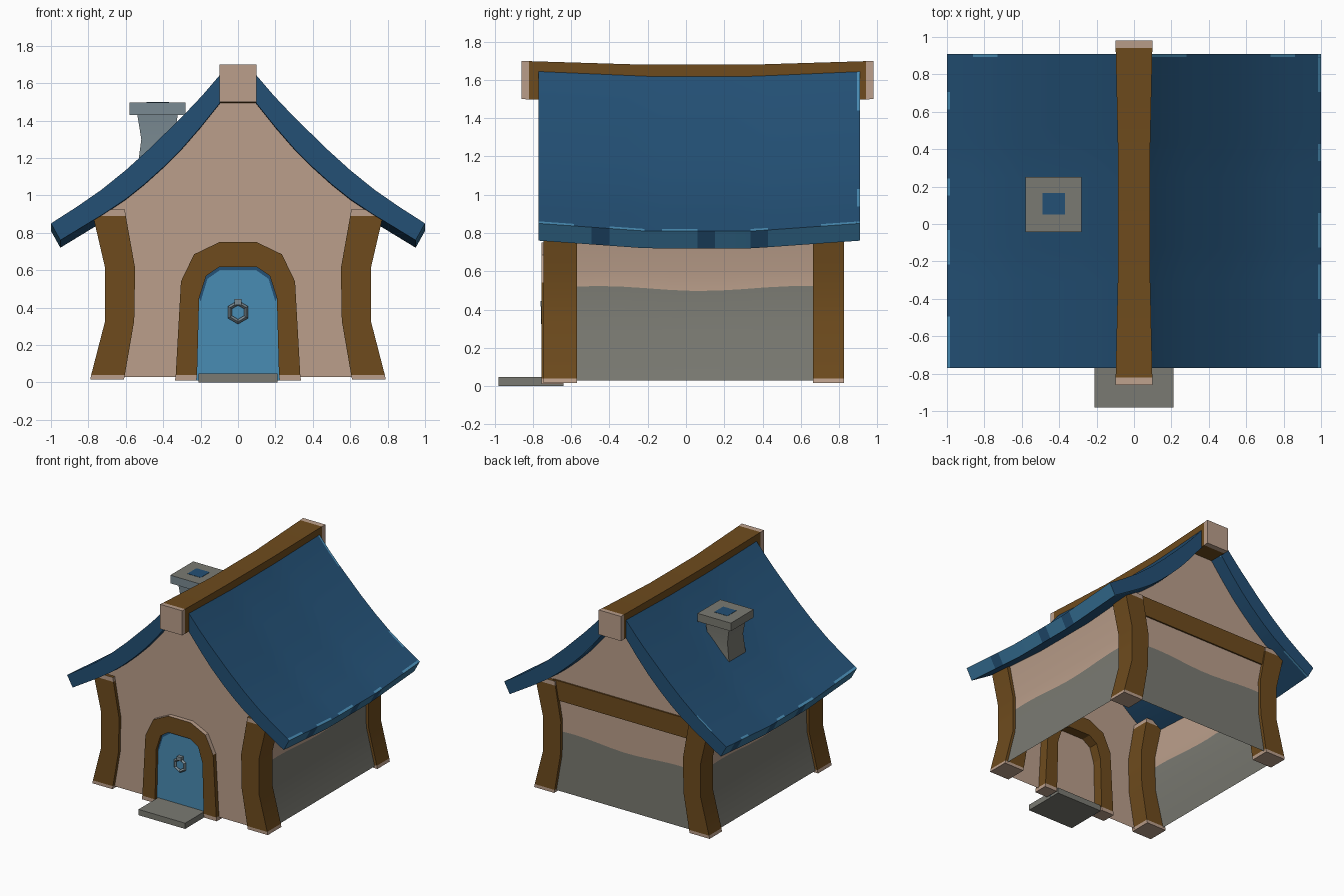
import bpy, bmesh, math, random

if "Cube" in bpy.data.objects:
    bpy.data.objects.remove(bpy.data.objects["Cube"])
random.seed(4)


def mat(name, r, g, b):
    m = bpy.data.materials.new(name)
    m.diffuse_color = [((c / 255 + 0.055) / 1.055) ** 2.4 for c in (r, g, b)] + [1]
    m.use_nodes = True
    m.node_tree.nodes["Principled BSDF"].inputs["Base Color"].default_value = m.diffuse_color
    return m


PLASTER = mat("pale plaster", 187, 159, 139)
WOOD = mat("brown wood", 110, 75, 29)
ROOF = mat("dark blue roof", 35, 80, 117)
EAVE = mat("mid blue edge", 56, 116, 154)
DOOR = mat("light blue door", 73, 140, 180)
STONE = mat("grey stone", 122, 122, 114)
SLATE = mat("slate grey", 122, 138, 146)


def make(name, verts, faces, mats, rule=None):
    """Mesh from points; rule(face centre, normal) picks the material slot."""
    bm = bmesh.new()
    vs = [bm.verts.new(v) for v in verts]
    for f in faces:
        bm.faces.new([vs[i] for i in f])
    bmesh.ops.recalc_face_normals(bm, faces=bm.faces[:])
    if rule:
        for f in bm.faces:
            f.material_index = rule(f.calc_center_median(), f.normal)
    me = bpy.data.meshes.new(name)
    bm.to_mesh(me)
    bm.free()
    for m in mats:
        me.materials.append(m)
    ob = bpy.data.objects.new(name, me)
    bpy.context.collection.objects.link(ob)
    return ob


def smooth(ob):
    bpy.ops.object.select_all(action='DESELECT')
    ob.select_set(True)
    bpy.context.view_layer.objects.active = ob
    bpy.ops.object.shade_smooth_by_angle(angle=math.radians(30))


def loft(name, rings, mats, rule=None):
    """Skin between equal rings of points, closed at both ends."""
    n = len(rings[0])
    verts = [p for r in rings for p in r]
    faces = [tuple(range(n)), tuple(range(len(verts) - n, len(verts)))]
    for k in range(len(rings) - 1):
        for i in range(n):
            j = (i + 1) % n
            faces.append((k * n + i, k * n + j, k * n + n + j, k * n + n + i))
    return make(name, verts, faces, mats, rule)


def rect(x0, x1, y0, y1, z):
    return [(x0, y0, z), (x1, y0, z), (x1, y1, z), (x0, y1, z)]


def box(name, x0, x1, y0, y1, z0, z1, mats, rule=None):
    return loft(name, [rect(x0, x1, y0, y1, z0), rect(x0, x1, y0, y1, z1)], mats, rule)


# Roof halves: curved slab that sags in the middle of its length
top = [(0.06, 1.69), (0.10, 1.64), (0.19, 1.535), (0.28, 1.44), (0.465, 1.257), (0.6, 1.135),
       (0.73, 1.03), (0.86, 0.94), (0.983, 0.861), (1.0, 0.85)]
under = [(0.95, 0.76), (0.72, 0.90), (0.6, 0.98), (0.5, 1.06), (0.4, 1.15), (0.3, 1.25),
         (0.2, 1.365), (0.1, 1.49), (0.06, 1.54)]


def sag(y):
    return 0.04 * max(0, min(1, (0.84 - abs(y - 0.07)) / 0.56))


def roof_colour(c, n):
    if abs(n.y) > 0.9:
        return 0
    if 0.955 < abs(c.x) < 0.985 and c.z < 0.83:      # eave face
        return 1 if random.random() < 0.85 else 0
    if abs(c.x) > 0.985:                             # worn strip on the lip
        return 2 if random.random() < 0.5 else 0
    if c.y > 0.895:                                  # chips on the back edge
        return 2 if random.random() < 0.2 else 0
    return 0


stations = [-0.77 + 1.66 * i / 18 for i in range(19)] + [0.905, 0.91]
stations[-2] = 0.893
for side, s in (("left", -1), ("right", 1)):
    smooth(loft(side + "_roof", [[(s * x, y, z - sag(y)) for x, z in top + under] for y in stations],
                [ROOF, EAVE, DOOR], roof_colour))

# Ridge beam with pale cut ends
beam = [(-0.86, 0.1, 1.7), (-0.82, 0.098, 1.698), (-0.23, 0.085, 1.68),
        (0.35, 0.085, 1.68), (0.94, 0.098, 1.698), (0.98, 0.1, 1.7)]
smooth(loft("ridge_beam", [[(-w, y, z - 0.2), (w, y, z - 0.2), (w, y, z), (-w, y, z)] for y, w, z in beam],
            [WOOD, PLASTER], lambda c, n: int(abs(c.y - 0.06) > 0.88)))

# Walls: open sheets bowed like the posts, stone below and plaster above
YF, YB = -0.72, 0.80
bow = [(0.03, 0.765), (0.33, 0.69), (0.51, 0.685), (0.61, 0.685), (0.89, 0.745)]


def band(name, place):
    """Wall whose wavy third row parts stone from plaster; place(x, t) gives the plan point."""
    N, R = 12, len(bow)
    verts, faces = [], []
    for i in range(N + 1):
        t = i / N
        for k, (z, x) in enumerate(bow):
            wave = 0.013 * math.sin(9 * t) if k == 2 else 0
            verts.append((*place(x, t), z + wave))
    for i in range(N):
        for k in range(R - 1):
            a = i * R + k
            faces.append((a, a + R, a + R + 1, a + 1))
    smooth(make(name, verts, faces, [STONE, PLASTER], lambda c, n: int(c.z > 0.5)))


def sheet(name, pts, y, m):
    make(name, [(x, y, z) for x, z in pts], [tuple(range(len(pts)))], [m])


band("left_wall", lambda x, t: (-x, YB + (YF - YB) * t))
band("right_wall", lambda x, t: (x, YF + (YB - YF) * t))
band("back_wall", lambda x, t: (x - 2 * x * t, YB))
gable = [(0.745, 0.89), (0.6, 0.99), (0.5, 1.075), (0.4, 1.165), (0.3, 1.265), (0.2, 1.38), (0.1, 1.51)]
flank = [(x, z) for z, x in bow[:-1]] + gable
sheet("back_gable", gable + [(-x, z) for x, z in reversed(gable)], YB, PLASTER)
sheet("front_wall", flank + [(-x, z) for x, z in reversed(flank)], YF, PLASTER)

# Corner posts, bowed inwards, with pale ends
post = [(0.015, 0.61, 0.79), (0.04, 0.605, 0.785), (0.33, 0.555, 0.71),
        (0.61, 0.55, 0.71), (0.89, 0.60, 0.775), (0.925, 0.605, 0.78)]
for end, y0, y1 in (("front", -0.745, -0.57), ("back", 0.665, 0.825)):
    for side, s in (("left", -1), ("right", 1)):
        smooth(loft(f"{end}_{side}_post", [rect(s * a, s * b, y0, y1, z) for z, a, b in post],
                    [WOOD, PLASTER], lambda c, n: int(c.z < 0.03 or 0.89 < c.z < 0.92)))

# Cross beam on the back wall
box("back_cross_beam", -0.63, 0.63, 0.79, 0.812, 0.77, 0.93, [WOOD])

# Door arch, door leaf with dark top edge, knocker and step
outer = [(0.337, 0.01), (0.333, 0.04), (0.305, 0.54), (0.235, 0.685), (0.10, 0.75)]
inner = [(0.222, 0.01), (0.219, 0.04), (0.208, 0.45), (0.17, 0.57), (0.10, 0.617)]


def mirrored(pts):
    return pts + [(-x, z) for x, z in reversed(pts)]


pairs = list(zip(mirrored(outer), mirrored(inner)))
loft("door_arch", [[(a[0], -0.755, a[1]), (b[0], -0.755, b[1]), (b[0], -0.64, b[1]), (a[0], -0.64, a[1])]
                   for a, b in pairs], [WOOD, PLASTER],
     lambda c, n: int(c.z < 0.03 or (c.z > 0.58 and abs(n.y) < 0.5 and n.z > 0.2)))
sheet("door", mirrored(inner), -0.730, DOOR)
rim = mirrored(inner[2:])
sheet("door_dark_edge", rim + [(x * 0.96, z - 0.016) for x, z in reversed(rim)], -0.733, ROOF)
bpy.ops.mesh.primitive_torus_add(major_segments=6, minor_segments=4, major_radius=0.05, minor_radius=0.013,
                                 location=(0, -0.745, 0.375), rotation=(math.pi / 2, math.pi / 6, 0))
knocker = bpy.context.object
knocker.name = "door_knocker"
knocker.data.materials.append(SLATE)
box("knocker_mount", -0.02, 0.02, -0.76, -0.725, 0.415, 0.445, [SLATE])
box("door_step", -0.21, 0.21, -0.98, -0.64, 0.0, 0.047, [STONE])

# Chimney: waisted stack, flat cap and dark flue patch
CX, CY = -0.43, 0.105


def front_slate(c, n):
    return int(n.y < -0.7)


smooth(loft("chimney_stack", [rect(CX - h, CX + h, CY - w, CY + w, z)
                              for z, h, w in ((1.12, 0.11, 0.11), (1.2, 0.1, 0.105),
                                              (1.3, 0.087, 0.1), (1.43, 0.108, 0.108))],
            [STONE, SLATE], front_slate))
box("chimney_cap", CX - 0.15, CX + 0.15, CY - 0.147, CY + 0.147, 1.43, 1.496, [STONE, SLATE], front_slate)
box("flue_patch", CX - 0.06, CX + 0.06, CY - 0.055, CY + 0.06, 1.494, 1.498, [ROOF])
